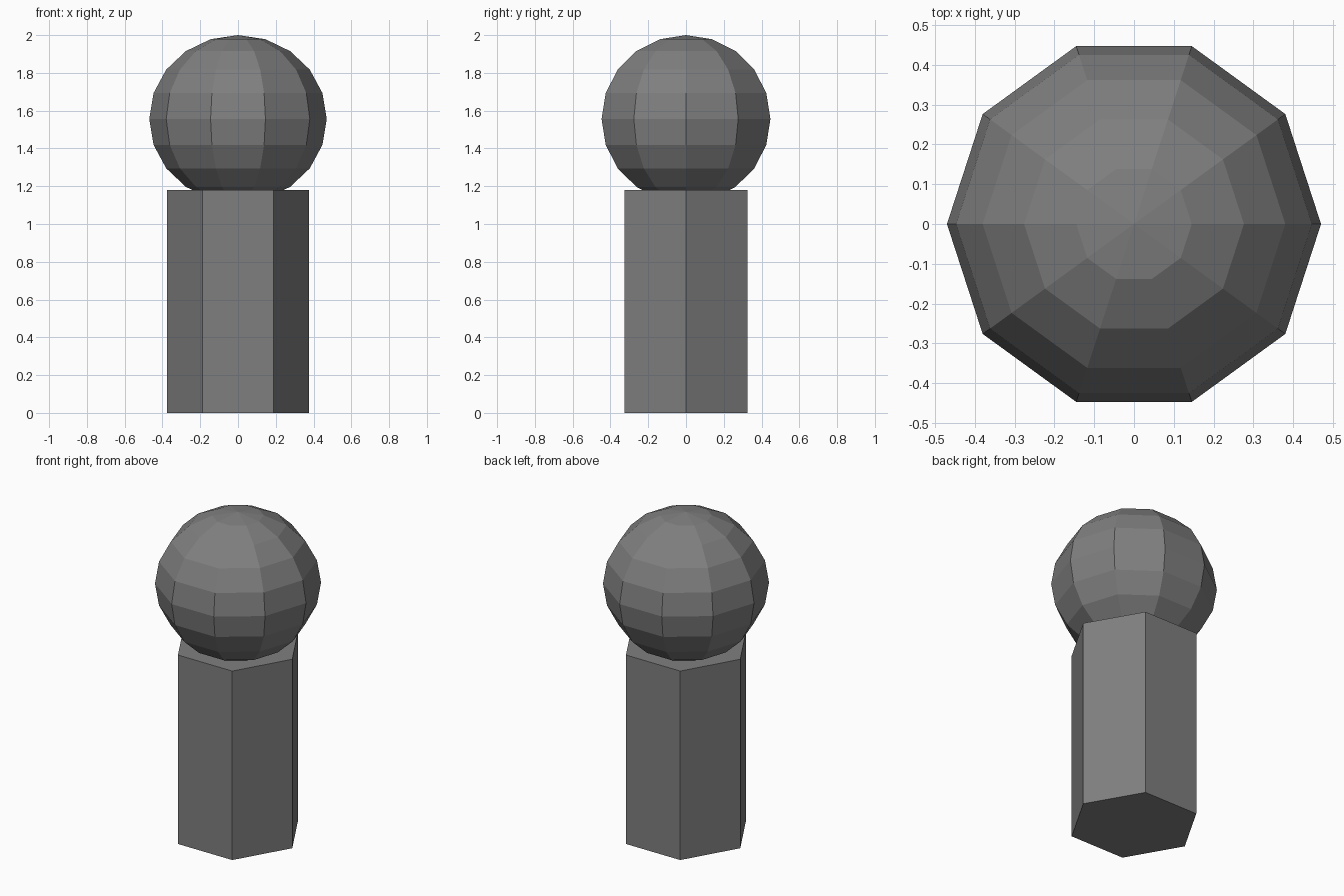
import bpy
from math import sin, cos, pi

if "Cube" in bpy.data.objects:
    bpy.data.objects.remove(bpy.data.objects["Cube"])

# Dark grey for the whole model
dark = bpy.data.materials.new("dark_grey")
dark.diffuse_color = (0.212, 0.212, 0.212, 1)
dark.use_nodes = True
dark.node_tree.nodes["Principled BSDF"].inputs["Base Color"].default_value = dark.diffuse_color


def lathe(name, profile, sides):
    """Flat-faced solid of revolution from (radius, z) points, bottom to top, first corner on +x."""
    verts, rings, faces = [], [], []
    for r, z in profile:
        n = sides if r > 1e-6 else 1
        rings.append([len(verts) + i for i in range(n)])
        verts += [(r * cos(2 * pi * i / sides), r * sin(2 * pi * i / sides), z) for i in range(n)]
    for a, b in zip(rings, rings[1:]):
        for i in range(sides):
            j = (i + 1) % sides
            quad = [a[i % len(a)], a[j % len(a)], b[j % len(b)], b[i % len(b)]]
            faces.append(list(dict.fromkeys(quad)))
    # Cap open ends
    if len(rings[0]) > 1:
        faces.append(rings[0][::-1])
    if len(rings[-1]) > 1:
        faces.append(rings[-1])
    mesh = bpy.data.meshes.new(name)
    mesh.from_pydata(verts, [], faces)
    mesh.update()
    mesh.materials.append(dark)
    obj = bpy.data.objects.new(name, mesh)
    bpy.context.collection.objects.link(obj)
    return obj


# Hexagonal body
lathe("body", [(0.375, 0), (0.375, 1.18)], 6)

# Slightly flattened ten-sided ball head, its base sunk into the body
RINGS = 10
lathe("head", [(0.47 * sin(pi * k / RINGS), 1.556 - 0.444 * cos(pi * k / RINGS))
               for k in range(RINGS + 1)], 10)
